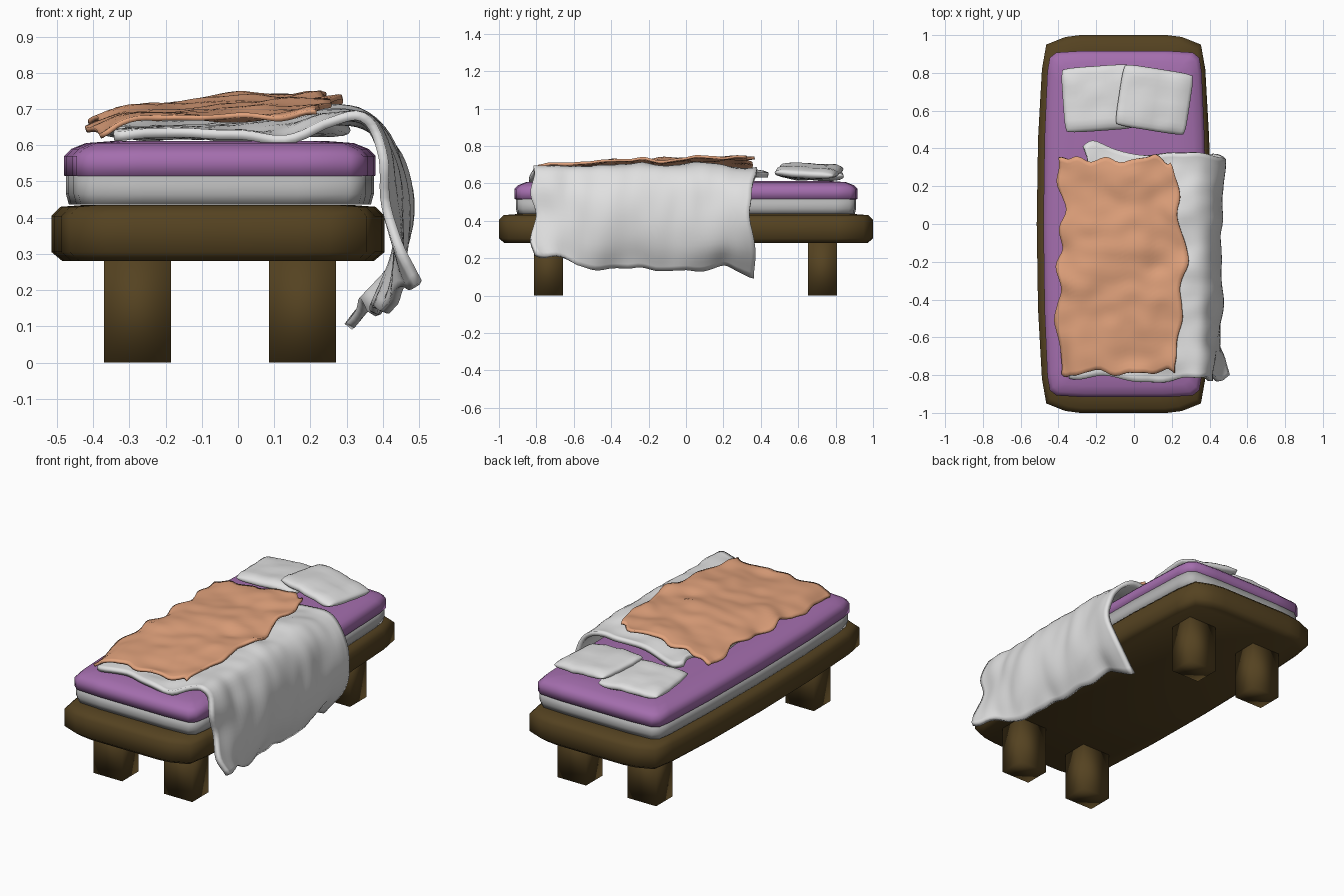
import bpy, bmesh, math
from mathutils import Vector, noise

if "Cube" in bpy.data.objects:
    bpy.data.objects.remove(bpy.data.objects["Cube"])


def material(name, rgb):
    mat = bpy.data.materials.new(name)
    mat.use_nodes = True
    mat.diffuse_color = (*rgb, 1)
    mat.node_tree.nodes["Principled BSDF"].inputs["Base Color"].default_value = (*rgb, 1)
    return mat


wood = material("dark wood", (0.09, 0.055, 0.015))
purple = material("purple fabric", (0.37, 0.155, 0.42))
white = material("white linen", (0.75, 0.75, 0.75))
grey = material("grey mattress", (0.46, 0.46, 0.46))
orange = material("peach blanket", (0.75, 0.36, 0.2))


def finish(name, bm, mat):
    """Turn a bmesh into a smooth shaded object."""
    bmesh.ops.recalc_face_normals(bm, faces=bm.faces)
    for face in bm.faces:
        face.smooth = True
    mesh = bpy.data.meshes.new(name)
    bm.to_mesh(mesh)
    bm.free()
    mesh.materials.append(mat)
    obj = bpy.data.objects.new(name, mesh)
    bpy.context.collection.objects.link(obj)
    return obj


def slab(name, mat, half_x, half_y, quarter, profile, center_x):
    """Stack inset copies of a mirrored quarter outline."""
    half = quarter + [(-x, y) for x, y in reversed(quarter)]
    outline = half + [(-x, -y) for x, y in half[1:-1]]
    # both halves share the widest points on the centre line
    bm = bmesh.new()
    rings = []
    for inset, z in profile:
        rings.append([bm.verts.new((center_x + x * (half_x - inset), y * (half_y - inset), z))
                      for x, y in outline])
    n = len(outline)
    for low, high in zip(rings, rings[1:]):
        for i in range(n):
            j = (i + 1) % n
            bm.faces.new((low[i], low[j], high[j], high[i]))
    bm.faces.new(rings[0])
    bm.faces.new(rings[-1])
    return finish(name, bm, mat)


def spline(points, t):
    """Catmull-Rom position along a list of vectors."""
    last = len(points) - 1
    i = min(int(t * last), last - 1)
    f = t * last - i
    b, c = points[i], points[i + 1]
    a = points[i - 1] if i else b * 2 - c
    d = points[i + 2] if i + 2 <= last else c * 2 - b
    return b + (c - a) * (f / 2) + (a * 2 - b * 5 + c * 4 - d) * (f * f / 2) \
        + (b * 3 - a - c * 3 + d) * (f ** 3 / 2)


def cloth(name, mat, sections, y_front, y_back, cols, rows, thick, ruffle, tab):
    """Loft draped cross sections from front to back and add wrinkles."""
    curves = [[Vector((x, 0, z)) for x, z in s] for s in sections]
    bm = bmesh.new()
    grid = []
    for r in range(rows + 1):
        v = r / rows
        line = []
        for c in range(cols + 1):
            u = c / cols
            p = spline([spline(curve, u) for curve in curves], v)
            edge = noise.noise(Vector((u * 7, v * 2, ruffle)))
            p.y = y_front + (y_back - y_front) * v + 0.04 * edge
            # a corner tab pulled toward the pillows
            p.y += tab * v ** 6 * math.exp(-((u - 0.06) * 10) ** 2)
            # wrinkles lift the top and push the hanging side outward
            drape = min(max((p.x - 0.33) / 0.08, 0), 1)
            if p.z < 0.5:
                drape = 1
            bump = noise.noise(Vector((p.x * 4, p.y * 5, p.z * 3))) * 0.018
            bump += noise.noise(Vector((p.x * 8, p.y * 11, p.z * 4))) * 0.012
            p += Vector((drape, 0, 1 - drape)) * bump
            # uneven side hems
            hem = noise.noise(Vector((ruffle, p.y * 7, u)))
            side = max(abs(u - 0.5) * 2 - 0.7, 0) / 0.3
            p += Vector((1 - drape, 0, drape)) * hem * side * 0.05
            line.append(bm.verts.new(p))
        grid.append(line)
    for low, high in zip(grid, grid[1:]):
        for i in range(cols):
            bm.faces.new((low[i], low[i + 1], high[i + 1], high[i]))
    obj = finish(name, bm, mat)
    solid = obj.modifiers.new("Thickness", "SOLIDIFY")
    solid.thickness = thick
    solid.offset = 0
    return obj


def pillow(name, size, location, rotation, seed):
    """Two bulging square sheets joined along a soft rim."""
    n = 14
    bm = bmesh.new()
    for sign in (1, -1):
        grid = []
        for i in range(n + 1):
            line = []
            for j in range(n + 1):
                a = math.sin((i / n - 0.5) * math.pi)
                b = math.sin((j / n - 0.5) * math.pi)
                puff = (1 - a ** 4) * (1 - b ** 4)
                dent = 0.012 * noise.noise(Vector((a * 2, b * 2, seed)))
                z = sign * size[2] * max(puff, 0) ** 0.4 + dent
                x = a * size[0] * (1 - 0.05 * b ** 6)
                y = b * size[1] * (1 - 0.05 * a ** 6)
                line.append(bm.verts.new((x, y, z)))
            grid.append(line)
        for low, high in zip(grid, grid[1:]):
            for j in range(n):
                bm.faces.new((low[j], low[j + 1], high[j + 1], high[j]))
    bmesh.ops.remove_doubles(bm, verts=bm.verts, dist=0.0005)
    obj = finish(name, bm, white)
    obj.location = location
    obj.rotation_euler = [math.radians(d) for d in rotation]


# Bed frame with bulging sides
MID = -0.055
frame_quarter = [(1, 0), (0.985, 0.45), (0.94, 0.82), (0.89, 0.95), (0.67, 0.99), (0.5, 1)]
slab("bed_frame", wood, 0.46, 1, frame_quarter,
     [(0.03, 0.28), (0, 0.305), (0, 0.405), (0.025, 0.43), (0.09, 0.435)], MID)

# Legs
for side, x in (("left", 0.178), ("right", -0.278)):
    for end, y in (("front", -0.735), ("back", 0.73)):
        bm = bmesh.new()
        bmesh.ops.create_cube(bm, size=1)
        for vert in bm.verts:
            vert.co = (x + vert.co.x * 0.185, y + vert.co.y * 0.153, 0.145 + vert.co.z * 0.29)
        finish(f"{end}_{side}_leg", bm, wood)

# Mattress and fitted cover
bed_quarter = [(1, 0), (0.985, 0.5), (0.95, 0.88), (0.92, 0.96), (0.84, 0.99), (0.5, 1)]
slab("mattress", grey, 0.425, 0.91, bed_quarter,
     [(0.008, 0.436), (0, 0.465), (0, 0.516)], MID + 0.005)
slab("mattress_cover", purple, 0.43, 0.917, bed_quarter,
     [(0.02, 0.512), (0, 0.516), (0, 0.57), (0.02, 0.59), (0.06, 0.606), (0.14, 0.612)], MID + 0.005)

# Pillows
pillow("lower_pillow", (0.19, 0.172, 0.03), (-0.187, 0.665, 0.648), (-2, 0, 4), 3)
pillow("upper_pillow", (0.19, 0.165, 0.03), (0.108, 0.658, 0.668), (-3, 6, -9), 8)

# Sheet hanging over the left side
sheet_sections = [
    [(-0.34, 0.635), (-0.2, 0.635), (-0.03, 0.63), (0.12, 0.615), (0.25, 0.66), (0.35, 0.67),
     (0.4, 0.58), (0.41, 0.45), (0.44, 0.33), (0.49, 0.24)],
    [(-0.33, 0.645), (-0.2, 0.645), (-0.03, 0.65), (0.12, 0.66), (0.25, 0.69), (0.36, 0.675),
     (0.425, 0.57), (0.45, 0.42), (0.44, 0.27), (0.39, 0.14)],
    [(-0.31, 0.645), (-0.2, 0.65), (-0.03, 0.66), (0.12, 0.675), (0.25, 0.69), (0.36, 0.67),
     (0.43, 0.57), (0.455, 0.42), (0.44, 0.27), (0.39, 0.15)],
    [(-0.26, 0.655), (-0.18, 0.65), (-0.03, 0.65), (0.12, 0.66), (0.25, 0.675), (0.36, 0.65),
     (0.45, 0.56), (0.475, 0.44), (0.42, 0.27), (0.31, 0.13)],
]
cloth("sheet", white, sheet_sections, -0.82, 0.37, 44, 50, 0.026, 1.3, 0.07)

# Blanket on top of the sheet
blanket_sections = [
    [(-0.4, 0.63), (-0.3, 0.675), (-0.15, 0.675), (0, 0.68), (0.12, 0.675), (0.24, 0.69)],
    [(-0.39, 0.655), (-0.3, 0.69), (-0.15, 0.695), (0, 0.705), (0.12, 0.71), (0.23, 0.72)],
    [(-0.38, 0.665), (-0.3, 0.695), (-0.15, 0.705), (0, 0.725), (0.12, 0.725), (0.26, 0.73)],
    [(-0.4, 0.665), (-0.3, 0.69), (-0.15, 0.71), (0, 0.735), (0.12, 0.735), (0.2, 0.75)],
]
cloth("blanket", orange, blanket_sections, -0.79, 0.345, 30, 48, 0.014, 6.7, 0)
